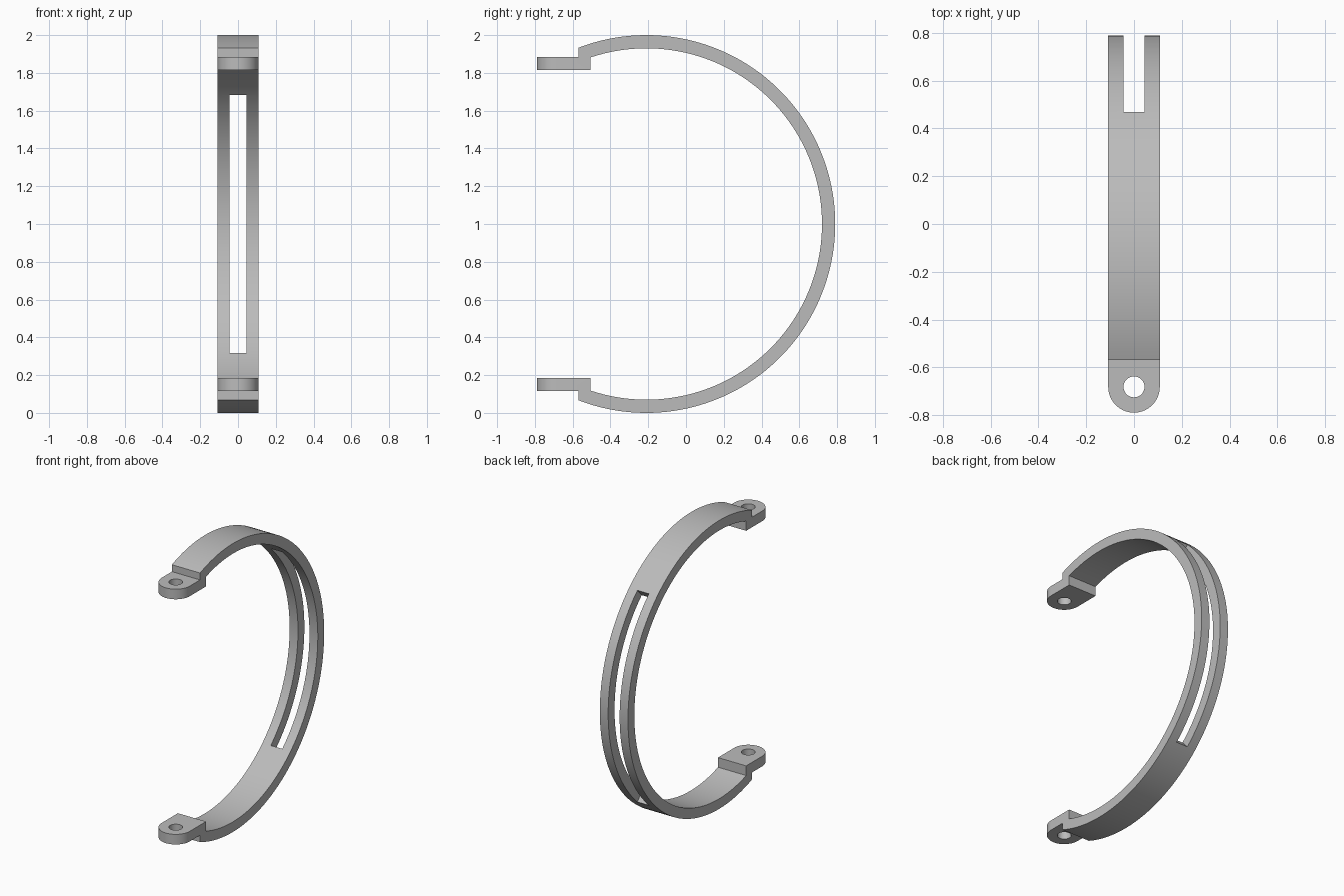
import bpy
import bmesh
from math import sin, cos, asin, acos, pi, radians
from mathutils import Vector

if "Cube" in bpy.data.objects:
    bpy.data.objects.remove(bpy.data.objects["Cube"], do_unlink=True)

# Main dimensions
HALF_W = 0.108              # half the strap width
OUTER, INNER = 1.0, 0.93    # strap radii
CY, CZ = -0.21, 1.0         # ring centre
TAB_LOW, TAB_HIGH = 0.815, 0.885
STEP_OUT, STEP_IN = -0.57, -0.505
TAB_Y, HOLE_R = -0.682, 0.044
SLOT_HALF, SLOT_ANGLE = 0.044, radians(47.2)

grey = bpy.data.materials.new("plain grey")
grey.use_nodes = True
colour = (0.5, 0.5, 0.5, 1)
grey.diffuse_color = colour
grey.node_tree.nodes["Principled BSDF"].inputs["Base Color"].default_value = colour


def prism(name, outline, offset):
    """Extrude a closed outline along an offset vector."""
    bm = bmesh.new()
    face = bm.faces.new([bm.verts.new(p) for p in outline])
    extruded = bmesh.ops.extrude_face_region(bm, geom=[face])["geom"]
    moved = [v for v in extruded if isinstance(v, bmesh.types.BMVert)]
    bmesh.ops.translate(bm, verts=moved, vec=Vector(offset))
    bmesh.ops.recalc_face_normals(bm, faces=bm.faces)
    mesh = bpy.data.meshes.new(name)
    bm.to_mesh(mesh)
    bm.free()
    mesh.materials.append(grey)
    obj = bpy.data.objects.new(name, mesh)
    bpy.context.collection.objects.link(obj)
    return obj


def arc(x, radius, start, end, steps):
    """Points on the ring, angle measured from the back (+y) upward."""
    angles = [start + (end - start) * i / steps for i in range(steps + 1)]
    return [(x, CY + radius * cos(a), CZ + radius * sin(a)) for a in angles]


def combine(target, tool, operation):
    """Apply a boolean and discard the tool."""
    mod = target.modifiers.new(operation.lower(), "BOOLEAN")
    mod.operation = operation
    mod.solver = "EXACT"
    mod.object = tool
    bpy.context.view_layer.objects.active = target
    bpy.ops.object.modifier_apply(modifier=mod.name)
    bpy.data.objects.remove(tool, do_unlink=True)


# Open ring strap, with square ends that sink into the tabs
a_out = acos((STEP_OUT - CY) / OUTER)
a_in = acos((STEP_IN - CY) / INNER)
mid = (TAB_LOW + TAB_HIGH) / 2
x0 = -HALF_W
outline = arc(x0, OUTER, -a_out, a_out, 96)
outline += [(x0, STEP_OUT, CZ + mid), (x0, STEP_IN, CZ + mid)]
outline += arc(x0, INNER, a_in, -a_in, 96)
outline += [(x0, STEP_IN, CZ - mid), (x0, STEP_OUT, CZ - mid)]
strap = prism("clamp_strap", outline, (2 * HALF_W, 0, 0))

# Long slot through the back, with radial ends
slot = arc(-SLOT_HALF, OUTER + 0.1, -SLOT_ANGLE, SLOT_ANGLE, 24)
slot += arc(-SLOT_HALF, INNER - 0.1, SLOT_ANGLE, -SLOT_ANGLE, 24)
combine(strap, prism("slot_cutter", slot, (2 * SLOT_HALF, 0, 0)), "DIFFERENCE")

# Rounded mounting tabs, each with a bolt hole
for name, z in (("upper_tab", CZ + TAB_LOW), ("lower_tab", CZ - TAB_HIGH)):
    shape = [(HALF_W, STEP_IN, z), (-HALF_W, STEP_IN, z)]
    shape += [(HALF_W * cos(pi + pi * i / 32), TAB_Y + HALF_W * sin(pi + pi * i / 32), z)
              for i in range(33)]
    tab = prism(name, shape, (0, 0, TAB_HIGH - TAB_LOW))
    hole = [(HOLE_R * cos(pi * i / 16), TAB_Y + HOLE_R * sin(pi * i / 16), z - 0.05)
            for i in range(32)]
    combine(tab, prism("hole_cutter", hole, (0, 0, 0.2)), "DIFFERENCE")
    combine(strap, tab, "UNION")

# Smooth the curves, keep the edges sharp
bpy.ops.object.select_all(action="DESELECT")
strap.select_set(True)
bpy.context.view_layer.objects.active = strap
bpy.ops.object.shade_smooth_by_angle(angle=radians(30))
